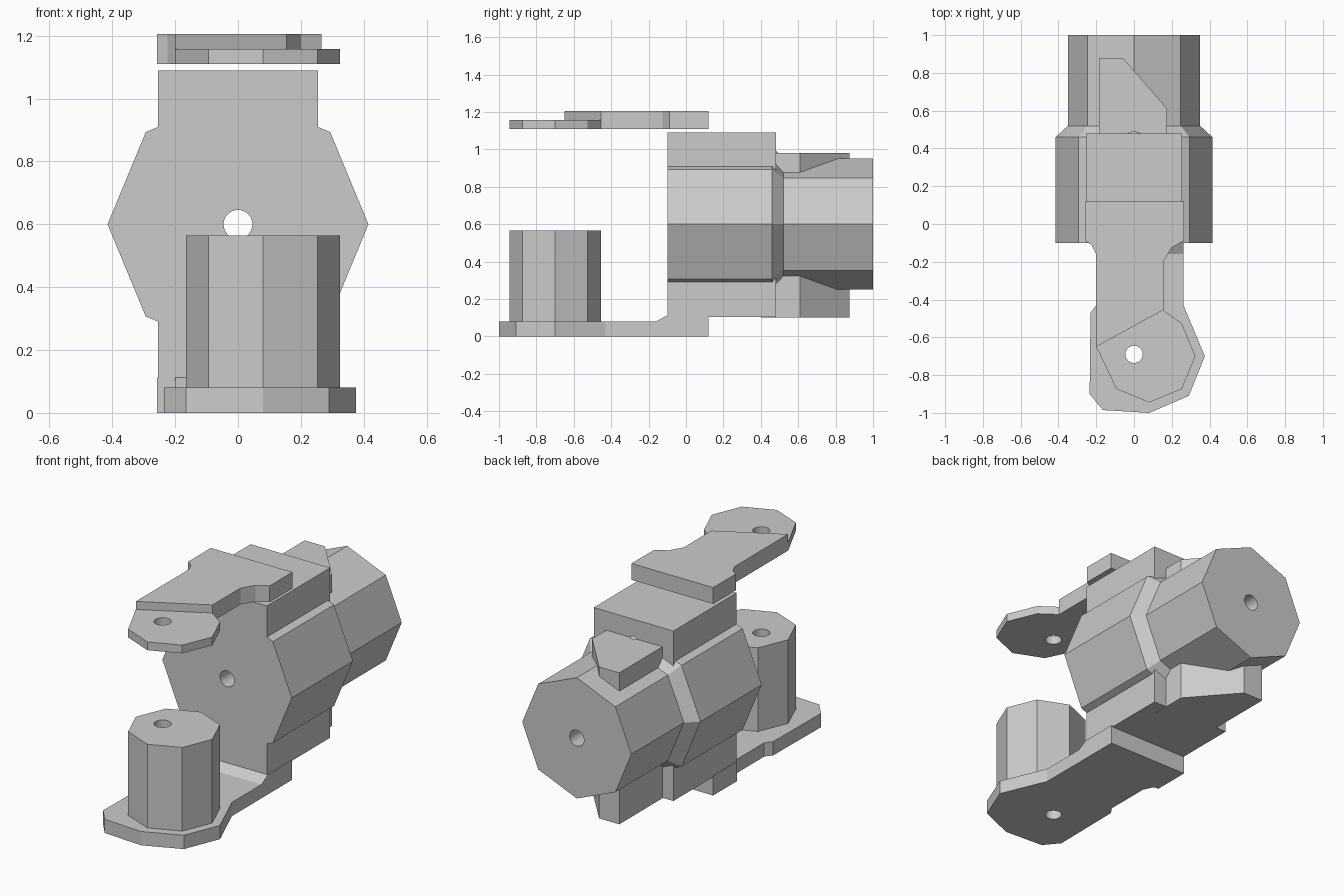
import bpy
import bmesh
import math
from mathutils import Vector

if "Cube" in bpy.data.objects:
    bpy.data.objects.remove(bpy.data.objects["Cube"], do_unlink=True)

# Single grey finish
grey = bpy.data.materials.new("plain_grey")
grey.use_nodes = True
grey.diffuse_color = (0.6, 0.6, 0.6, 1)
grey.node_tree.nodes["Principled BSDF"].inputs["Base Color"].default_value = grey.diffuse_color


def loft(name, rings):
    """Skin a list of matching point loops and cap both ends."""
    bm = bmesh.new()
    loops = [[bm.verts.new(p) for p in ring] for ring in rings]
    for a, b in zip(loops, loops[1:]):
        for i in range(len(a)):
            j = (i + 1) % len(a)
            bm.faces.new((a[i], a[j], b[j], b[i]))
    bm.faces.new(loops[0])
    bm.faces.new(loops[-1])
    bmesh.ops.recalc_face_normals(bm, faces=bm.faces)
    mesh = bpy.data.meshes.new(name)
    bm.to_mesh(mesh)
    bm.free()
    mesh.materials.append(grey)
    obj = bpy.data.objects.new(name, mesh)
    bpy.context.collection.objects.link(obj)
    return obj


def plate(name, outline, z0, z1):
    return loft(name, [[Vector((x, y, z)) for x, y in outline] for z in (z0, z1)])


def circle(radius, sides, cx=0.0, cy=0.0):
    angles = [math.tau * i / sides for i in range(sides)]
    return [(cx + radius * math.cos(a), cy + radius * math.sin(a)) for a in angles]


def along_y(name, sections, sides):
    """Round bar along y, centred on the body axis; sections are (y, radius)."""
    return loft(name, [[Vector((x, y, z)) for x, z in circle(r, sides, 0, 0.6)]
                       for y, r in sections])


def box_outline(x0, x1, y0, y1):
    return [(x0, y0), (x1, y0), (x1, y1), (x0, y1)]


def combine(target, other, operation):
    mod = target.modifiers.new(operation.lower(), "BOOLEAN")
    mod.operation = operation
    mod.solver = "EXACT"
    mod.object = other
    deps = bpy.context.evaluated_depsgraph_get()
    mesh = bpy.data.meshes.new_from_object(target.evaluated_get(deps))
    target.modifiers.clear()
    target.data = mesh


def merge(target, others):
    for other in others:
        combine(target, other, "UNION")
        bpy.data.objects.remove(other, do_unlink=True)


# Octagonal barrel with a stepped-down rear, square housing and tapered fin
barrel = along_y("barrel_body", [(-0.1, 0.415), (0.46, 0.415), (0.52, 0.35), (1.0, 0.35)], 8)
housing = plate("housing", box_outline(-0.255, 0.255, -0.1, 0.48), 0.105, 1.09)
fin = plate("fin", [(-0.185, 0.4), (0.175, 0.4), (0.175, 0.61),
                    (-0.055, 0.875), (-0.185, 0.875)], 0.102, 0.98)
merge(barrel, [housing, fin])

# Upper arm and its thin end pad
waist = [(-0.2, -0.16), (-0.225, -0.11), (-0.258, -0.088)]
upper_arm = plate("upper_arm", [(-0.258, 0.12), (0.265, 0.12), (0.265, -0.088), (0.2, -0.125),
                                (0.155, -0.2), (0.155, -0.455), (-0.2, -0.65)] + waist, 1.11, 1.205)
octagon = circle(0.245, 8, 0.08, -0.7)
pad_rim = octagon[5:] + octagon[:2]
upper_pad = plate("upper_pad", [(-0.2, -0.65)] + pad_rim + [(0.155, -0.455)], 1.11, 1.158)

# Lower arm with a raised rear end and a short ramp
lower_arm = plate("lower_arm", [(-0.258, 0.12), (0.262, 0.12), (0.262, -0.43), (0.375, -0.7),
                                (0.29, -0.91), (0.08, -1.0), (-0.165, -0.985), (-0.235, -0.9),
                                (-0.23, -0.47), (-0.2, -0.43)] + waist, 0, 0.08)
raised_end = plate("raised_end", box_outline(-0.258, 0.262, -0.1, 0.12), 0, 0.113)
ramp_profile = [(-0.16, 0.08), (-0.1, 0.113), (-0.05, 0.113), (-0.05, 0.03), (-0.16, 0.03)]
ramp = loft("ramp", [[Vector((x, y, z)) for y, z in ramp_profile] for x in (-0.2, 0.262)])
merge(lower_arm, [raised_end, ramp])

# Octagonal post standing on the lower arm
post = plate("post", octagon, 0.08, 0.565)

# Through holes
bore = along_y("bore_cutter", [(-0.5, 0.046), (1.5, 0.046)], 24)
pin = plate("pin_cutter", circle(0.046, 24, 0, -0.69), -0.5, 1.7)
combine(barrel, bore, "DIFFERENCE")
for part in (upper_pad, lower_arm, post):
    combine(part, pin, "DIFFERENCE")
for cutter in (bore, pin):
    bpy.data.objects.remove(cutter, do_unlink=True)
